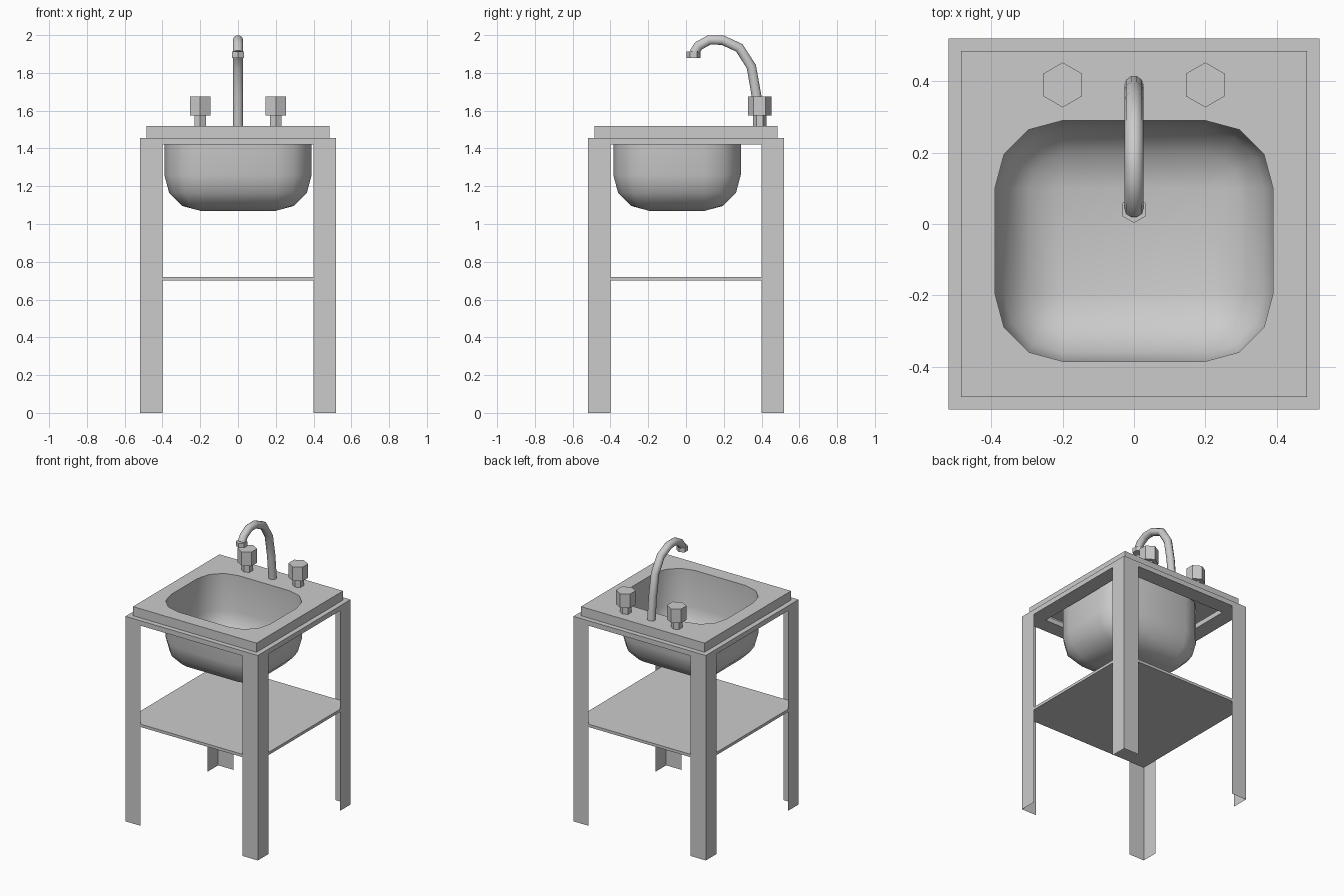
import bpy, bmesh
from math import pi, sin, cos

if "Cube" in bpy.data.objects:
    bpy.data.objects.remove(bpy.data.objects["Cube"])


def make(name, verts, faces, smooth=False, fix=True):
    me = bpy.data.meshes.new(name)
    me.from_pydata(verts, [], faces)
    bm = bmesh.new()
    bm.from_mesh(me)
    bmesh.ops.remove_doubles(bm, verts=bm.verts, dist=1e-5)
    if fix:
        bmesh.ops.recalc_face_normals(bm, faces=bm.faces)
    for f in bm.faces:
        f.smooth = smooth
    bm.to_mesh(me)
    bm.free()
    ob = bpy.data.objects.new(name, me)
    bpy.context.collection.objects.link(ob)
    return ob


def square(h, z):
    return [(h, h, z), (-h, h, z), (-h, -h, z), (h, -h, z)]


def loft(rings, closed=False):
    """Quads between successive rings of equal length."""
    n, m = len(rings[0]), len(rings)
    verts = [v for r in rings for v in r]
    faces = []
    for i in range(m if closed else m - 1):
        for j in range(n):
            k = (j + 1) % n
            a, b = i * n, ((i + 1) % m) * n
            faces.append((a + j, a + k, b + k, b + j))
    return verts, faces


def hexagon(name, x, y, r, z0, z1):
    ring = lambda z: [(x + r * sin(i * pi / 3), y + r * cos(i * pi / 3), z) for i in range(6)]
    v, f = loft([ring(z0), ring(z1)])
    return make(name, v, f + [tuple(range(6)), tuple(range(6, 12))])


# Legs: thin sheet angle sections, one at each corner
O, I, TOP = 0.52, 0.40, 1.455
for sx, side in ((-1, "left"), (1, "right")):
    for sy, end in ((-1, "front"), (1, "back")):
        plan = [(sx * I, sy * O), (sx * O, sy * O), (sx * O, sy * I)]
        v = [(x, y, z) for z in (0, TOP) for x, y in plan]
        f = [(0, 1, 4, 3), (1, 2, 5, 4)]
        if sx * sy > 0:
            f = [q[::-1] for q in f]
        if sx * sy < 0:
            f = [q[::-1] for q in f]
            f = [q[::-1] for q in f]
        make(f"{end}_{side}_leg", v, f, fix=False)

# Top frame: square ring joining the legs
v, f = loft([square(O, 1.42), square(O, TOP), square(0.41, TOP), square(0.41, 1.42)], closed=True)
make("top_frame", v, f)

# Lower shelf
v, f = loft([square(0.518, 0.70), square(0.518, 0.72)])
make("shelf", v, f + [(0, 1, 2, 3), (4, 5, 6, 7)])

# Basin: rounded box open at the top
R = 0.19
CORES = [(0.2, 0.1), (-0.2, 0.1), (-0.2, -0.195), (0.2, -0.195)]


def basin_ring(r, z):
    return [(cx + r * cos((q + k / 3) * pi / 2), cy + r * sin((q + k / 3) * pi / 2), z)
            for q, (cx, cy) in enumerate(CORES) for k in range(4)]


rings = [basin_ring(R, 1.52)]
rings += [basin_ring(R * cos(i * pi / 6), 1.26 - R * sin(i * pi / 6)) for i in range(4)]
quads_v, quads_f = loft(rings[:-1])
n = len(quads_v)
bottom = [(x, y, 1.07) for x, y in CORES]
for j in range(16):
    k = (j + 1) % 16
    a, b = n - 16 + j, n - 16 + k
    p, q = n + j // 4, n + k // 4
    quads_f.append((a, b, q) if p == q else (a, b, q, p))
quads_f.append((n, n + 1, n + 2, n + 3))
make("basin", quads_v + bottom, quads_f, smooth=True)

# Sink rim: slab with a hole matching the basin
S = 0.485
v = square(S, 1.52) + square(S, TOP) + rings[0]
f = []
for q in range(4):
    p, h = (q + 1) % 4, 8 + q * 4
    f += [(q, h + k, h + k + 1) for k in range(3)]
    f += [(q, h + 3, 8 + p * 4, p), (q, p, p + 4, q + 4)]
make("sink_rim", v, f)

# Tap handles: hexagonal knob on a smaller stem
for x, side in ((-0.2, "left"), (0.2, "right")):
    hexagon(f"{side}_tap_stem", x, 0.39, 0.036, 1.52, 1.575)
    hexagon(f"{side}_tap_knob", x, 0.39, 0.063, 1.575, 1.675)

# Gooseneck spout and nozzle
path = [(0.388, 1.52), (0.373, 1.68), (0.346, 1.833), (0.282, 1.933),
        (0.192, 1.974), (0.122, 1.974), (0.066, 1.943), (0.042, 1.905)]
cu = bpy.data.curves.new("spout", "CURVE")
cu.dimensions = "3D"
cu.bevel_depth, cu.bevel_resolution, cu.use_fill_caps = 0.027, 3, True
sp = cu.splines.new("POLY")
sp.points.add(len(path) - 1)
for pt, (y, z) in zip(sp.points, path):
    pt.co = (0, y, z, 1)
bpy.context.collection.objects.link(bpy.data.objects.new("spout", cu))
hexagon("nozzle", 0, 0.04, 0.037, 1.88, 1.912)
